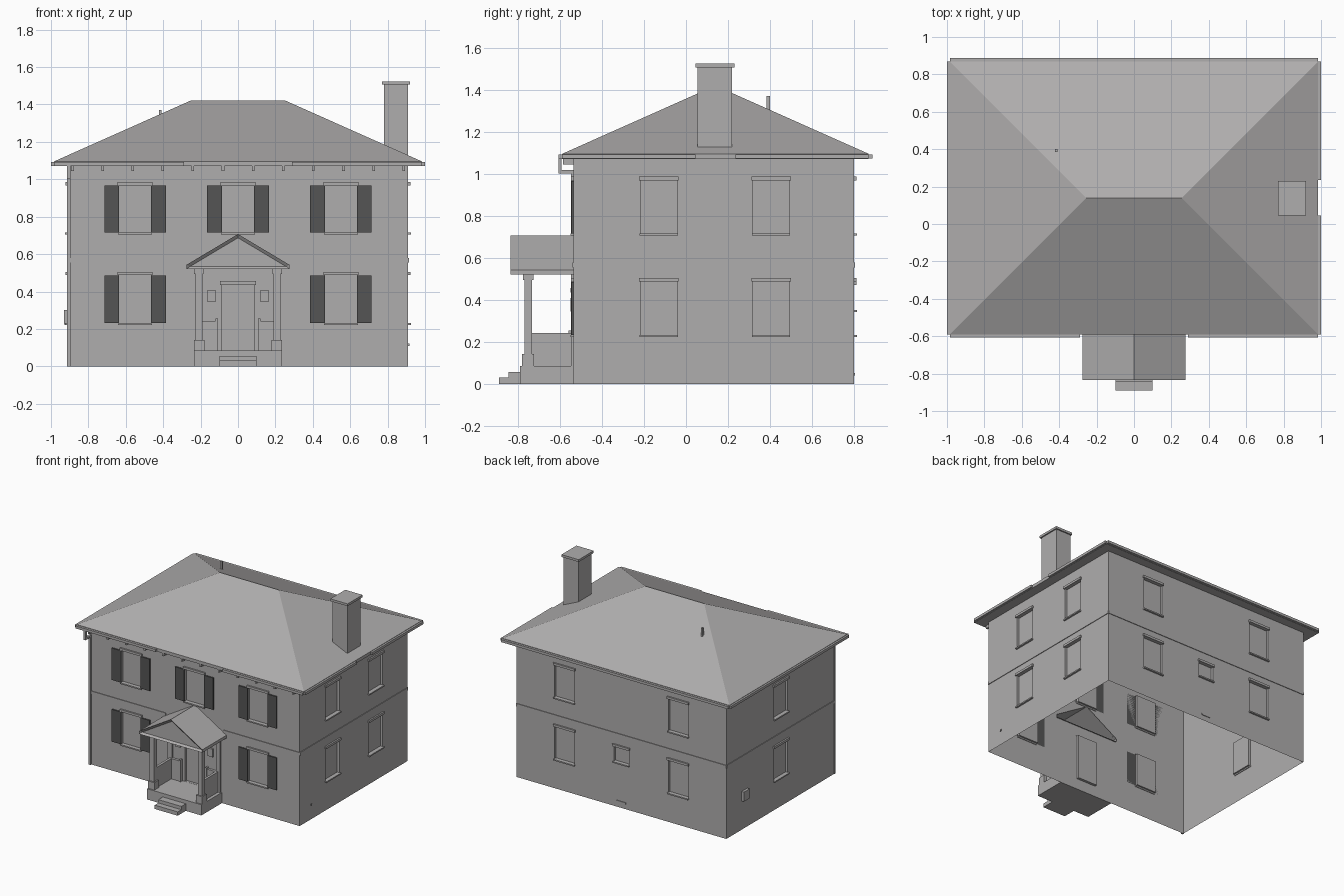
import bpy, bmesh

if "Cube" in bpy.data.objects:
    bpy.data.objects.remove(bpy.data.objects["Cube"], do_unlink=True)


def material(name, color):
    m = bpy.data.materials.new(name)
    m.use_nodes = True
    m.diffuse_color = color
    m.node_tree.nodes["Principled BSDF"].inputs["Base Color"].default_value = color
    return m


GREY = material("light grey", (0.43, 0.42, 0.42, 1))
DARK = material("shutter grey", (0.09, 0.09, 0.09, 1))


def make(name, bm, mat=GREY):
    bmesh.ops.recalc_face_normals(bm, faces=bm.faces)
    me = bpy.data.meshes.new(name)
    bm.to_mesh(me)
    bm.free()
    me.materials.append(mat)
    ob = bpy.data.objects.new(name, me)
    bpy.context.collection.objects.link(ob)
    return ob


def add_box(bm, x, y, z):
    ret = bmesh.ops.create_cube(bm, size=1)
    for v in ret["verts"]:
        for i, (a, b) in enumerate((x, y, z)):
            v.co[i] = (a + b) / 2 + v.co[i] * (b - a)


def box(name, x, y, z, mat=GREY):
    bm = bmesh.new()
    add_box(bm, x, y, z)
    return make(name, bm, mat)


def add_prism(bm, outline, y0, y1):
    # outline in x, z extruded along y
    rings = [[bm.verts.new((x, y, z)) for x, z in outline] for y in (y0, y1)]
    caps = [bm.faces.new(r) for r in rings]
    n = len(outline)
    for i in range(n):
        j = (i + 1) % n
        bm.faces.new((rings[0][i], rings[0][j], rings[1][j], rings[1][i]))
    return caps


# House extents
HX, Y0, Y1, WALL_TOP = 0.91, -0.535, 0.8, 1.07
WALLS = {"front": (1, Y0, -1), "back": (1, Y1, 1),
         "left": (0, HX, 1), "right": (0, -HX, -1)}


def on_wall(wall, u, d, z):
    """Ranges for a box on a wall: u along it, d outward from it."""
    axis, pos, sign = WALLS[wall]
    depth = tuple(sorted((pos + sign * d[0], pos + sign * d[1])))
    return (u, depth, z) if axis == 1 else (depth, u, z)


cutter_bm = bmesh.new()


def window(wall, u, z0, z1, half=0.086, shutters=False):
    add_box(cutter_bm, *on_wall(wall, (u - half, u + half), (-0.018, 0.05), (z0, z1)))
    box(wall + "_window_header",
        *on_wall(wall, (u - half - 0.008, u + half + 0.008), (-0.005, 0.012), (z1, z1 + 0.018)))
    box(wall + "_window_sill",
        *on_wall(wall, (u - half - 0.005, u + half + 0.005), (-0.005, 0.014), (z0 - 0.01, z0)))
    if shutters:
        for s in (-1, 1):
            span = tuple(sorted((u + s * half, u + s * 0.165)))
            box("shutter", *on_wall(wall, span, (0, 0.01), (z0, z1 - 0.002)), DARK)


# Windows on all walls
LOW, HIGH = (0.232, 0.487), (0.716, 0.968)
for u in (-0.55, 0.55):
    window("front", u, *LOW, shutters=True)
for u in (-0.55, 0, 0.55):
    window("front", u, *HIGH, shutters=True)
for level in (LOW, HIGH):
    for u in (-0.494, 0.494):
        window("back", u, *level)
    for u in (-0.13, 0.405):
        window("left", u, *level)
    window("right", 0.125, *level)
window("back", 0, 0.352, 0.47, half=0.065)

# Door recess and the opening behind the porch gable
add_box(cutter_bm, *on_wall("front", (-0.085, 0.085), (-0.02, 0.05), (0.085, 0.435)))
GABLE = [(-0.275, 0.52), (0.275, 0.52), (0.275, 0.543), (0, 0.707), (-0.275, 0.543)]
add_prism(cutter_bm, GABLE, Y0 - 0.05, Y0 + 0.01)
cutter = make("wall_cutter", cutter_bm)
cutter.hide_render = True

# House walls, hollow from below
walls = box("house_walls", (-HX, HX), (Y0, Y1), (0, WALL_TOP))
mod = walls.modifiers.new("openings", "BOOLEAN")
mod.operation = "DIFFERENCE"
mod.solver = "EXACT"
mod.object = cutter
bpy.context.view_layer.objects.active = walls
bpy.ops.object.modifier_apply(modifier=mod.name)
bpy.data.objects.remove(cutter, do_unlink=True)
bm = bmesh.new()
bm.from_mesh(walls.data)
drop = []
for f in bm.faces:
    c = f.calc_center_median()
    in_gable = abs(c.x) < 0.27 and 0.5 < c.z < 0.71 and Y0 + 0.008 < c.y < Y0 + 0.012
    if c.z < 0.001 or in_gable:
        drop.append(f)
bmesh.ops.delete(bm, geom=drop, context="FACES")
bm.to_mesh(walls.data)
bm.free()

# Thin belt course between storeys
BELT = (0.555, 0.578)
for wall, spans in {"front": [(-HX, -0.25), (0.25, HX)], "back": [(-HX, HX)],
                    "left": [(Y0, Y1)], "right": [(Y0, Y1)]}.items():
    for span in spans:
        box(wall + "_belt", *on_wall(wall, span, (0, 0.005), BELT))

# Hip roof
RX, RY0, RY1, EAVE = 0.985, -0.59, 0.87, 1.095
bm = bmesh.new()
corners = [(-RX, RY0), (RX, RY0), (RX, RY1), (-RX, RY1)]
low = [bm.verts.new((x, y, WALL_TOP)) for x, y in corners]
top = [bm.verts.new((x, y, EAVE)) for x, y in corners]
ridge = [bm.verts.new((x, 0.14, 1.42)) for x in (-0.255, 0.255)]
bm.faces.new(low)
for i in range(4):
    j = (i + 1) % 4
    bm.faces.new((low[i], low[j], top[j], top[i]))
bm.faces.new((top[0], top[1], ridge[1], ridge[0]))
bm.faces.new((top[1], top[2], ridge[1]))
bm.faces.new((top[2], top[3], ridge[0], ridge[1]))
bm.faces.new((top[3], top[0], ridge[0]))
make("hip_roof", bm)

# Gutters, with gaps above the porch and beside the chimney
GZ = (1.072, 1.092)
for span in ((-RX, -0.29), (0.29, RX)):
    box("front_gutter", span, (RY0 - 0.018, RY0), GZ)
box("back_gutter", (-RX, RX), (RY1, RY1 + 0.018), GZ)
for span in ((RY0, 0.045), (0.235, RY1)):
    box("left_gutter", (RX, 1.0), span, GZ)
box("right_gutter", (-1.0, -RX), (RY0, RY1), GZ)

# Eave brackets
for i in range(12):
    x = -0.885 + i * 0.161
    box("eave_bracket", (x - 0.007, x + 0.007), (RY0 + 0.005, Y0), (1.045, WALL_TOP))

# Downspout at the front corner
PX = (-0.914, -0.896)
box("downspout_drop", PX, (-0.608, -0.592), (1.002, 1.075))
box("downspout_elbow", PX, (-0.608, Y0), (1.002, 1.018))
box("downspout_pipe", PX, (Y0 - 0.012, Y0), (0, 1.018))

# Chimney and vent pipe
box("chimney", (0.78, 0.91), (0.055, 0.22), (1.12, 1.506))
box("chimney_cap", (0.77, 0.92), (0.045, 0.23), (1.506, 1.524))
box("roof_vent", (-0.423, -0.409), (0.384, 0.4), (1.28, 1.37))

# Porch floor and steps
box("porch_floor", (-0.235, 0.235), (-0.79, Y0), (0, 0.084))
box("upper_step", (-0.1, 0.1), (-0.845, -0.79), (0, 0.056))
box("lower_step", (-0.1, 0.1), (-0.89, -0.845), (0, 0.03))

# Porch columns and low side walls, mirrored
for s in (-1, 1):
    def side(name, x, y, z):
        box(name, tuple(sorted((s * x[0], s * x[1]))), y, z)
    side("column_base", (0.18, 0.235), (-0.78, -0.723), (0.084, 0.142))
    side("column", (0.19, 0.228), (-0.77, -0.734), (0.142, 0.495))
    side("column_capital", (0.184, 0.234), (-0.777, -0.727), (0.495, 0.52))
    side("wall_pilaster", (0.19, 0.228), (Y0 - 0.012, Y0), (0.084, 0.52))
    side("porch_side_wall", (0.19, 0.21), (-0.734, Y0), (0.084, 0.243))
    side("porch_return_wall", (0.12, 0.19), (Y0 - 0.02, Y0), (0.084, 0.243))
    side("porch_return_end", (0.107, 0.12), (Y0 - 0.025, Y0), (0.084, 0.255))
    side("wall_lantern", (0.12, 0.164), (Y0 - 0.014, Y0), (0.345, 0.408))

# Porch gable roof with a sunken pediment, open towards the house
bm = bmesh.new()
front, back = add_prism(bm, GABLE, -0.835, Y0)
bmesh.ops.recalc_face_normals(bm, faces=bm.faces)
bmesh.ops.inset_region(bm, faces=[front], thickness=0.02, depth=0)
for v in front.verts:
    v.co.y += 0.015
bmesh.ops.delete(bm, geom=[back], context="FACES_ONLY")
make("porch_roof", bm)

# Door header and small wall fittings
box("door_header", *on_wall("front", (-0.095, 0.095), (-0.005, 0.015), (0.435, 0.456)))
box("meter_box", *on_wall("right", (0.54, 0.61), (0, 0.02), (0.225, 0.3)))
box("wall_outlet", *on_wall("left", (-0.401, -0.389), (0, 0.006), (0.109, 0.121)))
box("back_vent", *on_wall("back", (-0.04, 0.04), (0, 0.005), (0.04, 0.052)))
